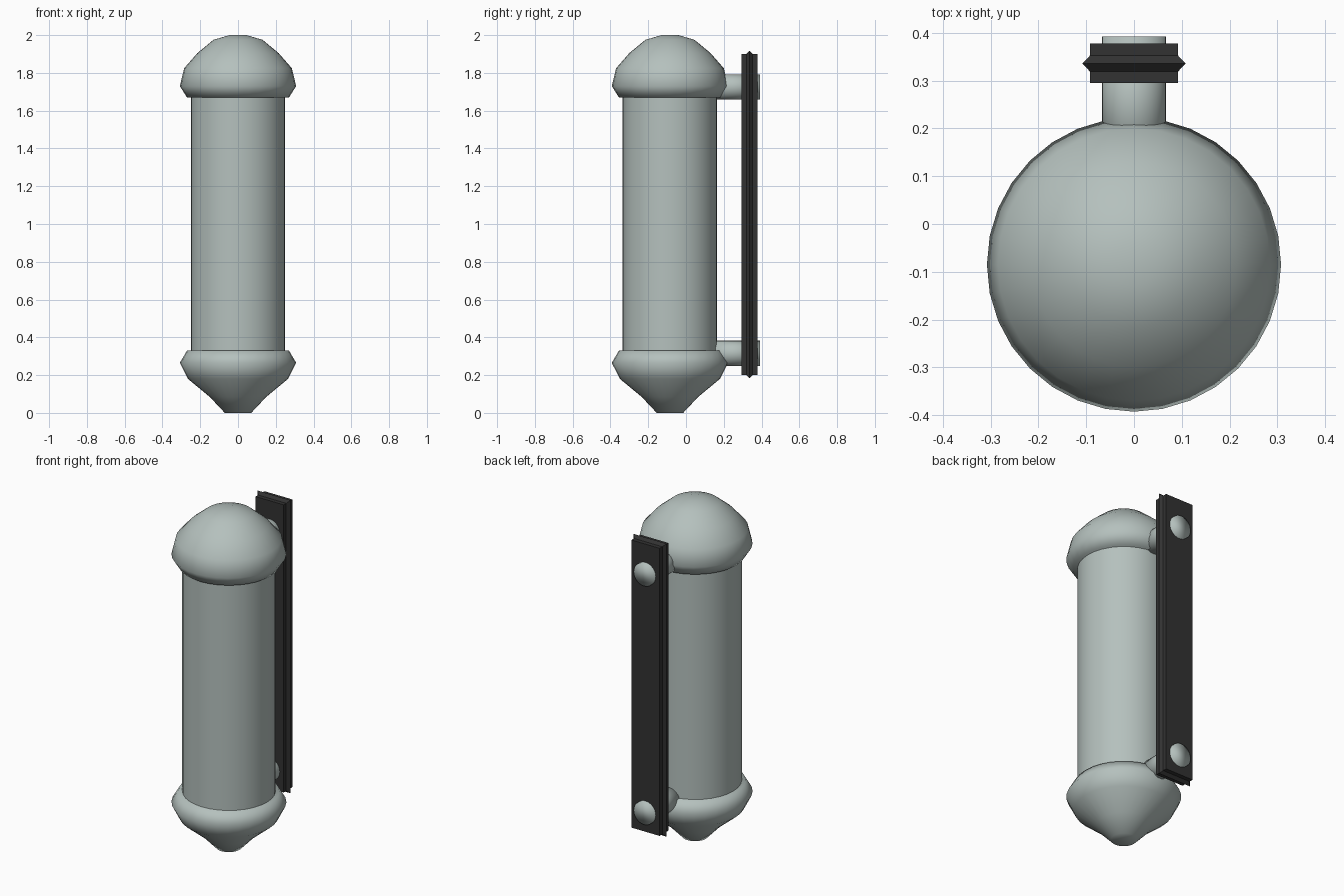
import bpy
import bmesh
from math import cos, sin, tau, radians
from mathutils import Matrix

cube = bpy.data.objects.get("Cube")
if cube:
    bpy.data.objects.remove(cube, do_unlink=True)

CENTRE_Y = -0.085
SIDES = 32


def make_material(name, colour):
    mat = bpy.data.materials.new(name)
    mat.use_nodes = True
    mat.diffuse_color = colour
    mat.node_tree.nodes["Principled BSDF"].inputs["Base Color"].default_value = colour
    return mat


metal = make_material("pale grey green", (0.46, 0.53, 0.51, 1))
dark = make_material("dark grey", (0.032, 0.032, 0.032, 1))


def finish(name, bm, mat, smooth_angle=None):
    bmesh.ops.recalc_face_normals(bm, faces=bm.faces)
    mesh = bpy.data.meshes.new(name)
    bm.to_mesh(mesh)
    bm.free()
    mesh.materials.append(mat)
    obj = bpy.data.objects.new(name, mesh)
    bpy.context.collection.objects.link(obj)
    if smooth_angle:
        bpy.ops.object.select_all(action="DESELECT")
        obj.select_set(True)
        bpy.context.view_layer.objects.active = obj
        bpy.ops.object.shade_smooth_by_angle(angle=radians(smooth_angle))
    return obj


def skin_rings(bm, rings):
    """Join equal rings of points and close both ends."""
    loops = [[bm.verts.new(p) for p in ring] for ring in rings]
    for a, b in zip(loops, loops[1:]):
        for i in range(len(a)):
            j = (i + 1) % len(a)
            bm.faces.new((a[i], a[j], b[j], b[i]))
    bm.faces.new(loops[0])
    bm.faces.new(loops[-1])


def turned(name, profile, angle):
    bm = bmesh.new()
    skin_rings(bm, [[(r * cos(tau * i / SIDES), CENTRE_Y + r * sin(tau * i / SIDES), z)
                     for i in range(SIDES)] for r, z in profile])
    return finish(name, bm, metal, angle)


# Canister with domed lid and tapered base
turned("canister_body", [(0.25, 0.32), (0.25, 1.68)], 40)
turned("domed_lid", [(0.27, 1.67), (0.308, 1.73), (0.285, 1.825),
                     (0.215, 1.905), (0.13, 1.975), (0.045, 2.0)], 89)
turned("tapered_base", [(0.07, 0.0), (0.15, 0.085), (0.265, 0.18),
                        (0.308, 0.265), (0.27, 0.33)], 65)

# Backing plate with a pointed ridge running around its edge
plate_section = [(0.0, 0.295), (0.0, 0.319), (0.016, 0.336), (0.0, 0.353), (0.0, 0.378)]
bm = bmesh.new()
skin_rings(bm, [[(sx * (0.092 + e), y, 1.05 + sz * (0.85 + e))
                 for sx, sz in ((-1, -1), (1, -1), (1, 1), (-1, 1))]
                for e, y in plate_section])
finish("backing_plate", bm, dark)

# Pegs joining the canister to the plate
for label, z in (("lower", 0.315), ("upper", 1.725)):
    bm = bmesh.new()
    bmesh.ops.create_cone(bm, cap_ends=True, segments=SIDES, radius1=0.067,
                          radius2=0.067, depth=0.273)
    bmesh.ops.transform(bm, verts=bm.verts, matrix=Matrix.Translation((0, 0.2565, z))
                        @ Matrix.Rotation(radians(90), 4, "X"))
    finish(label + "_peg", bm, metal, 95)
